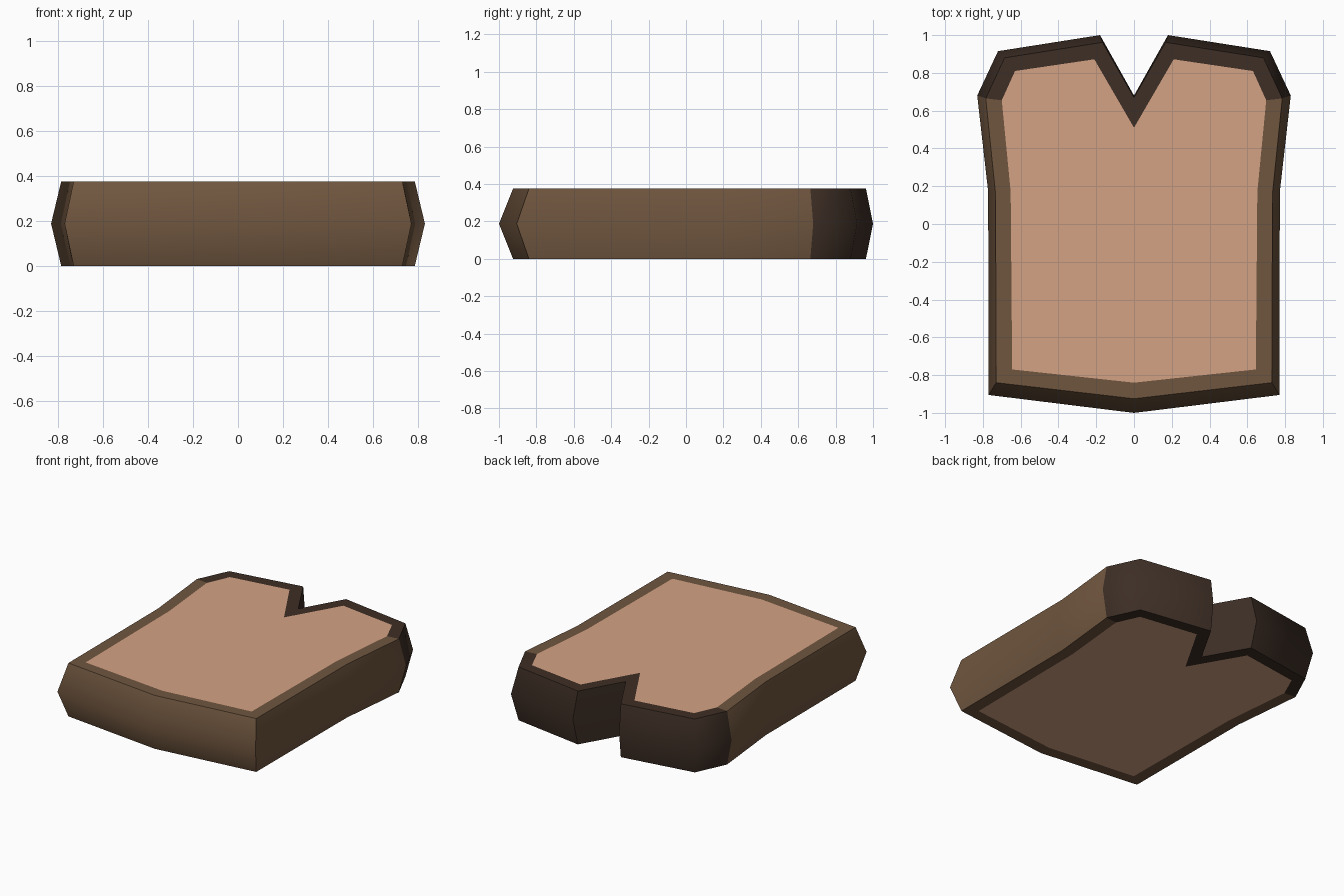
import bpy, bmesh

if "Cube" in bpy.data.objects:
    bpy.data.objects.remove(bpy.data.objects["Cube"])

H = 0.375  # slice thickness


def material(name, hexcode):
    def lin(c):
        return c / 12.92 if c <= 0.04045 else ((c + 0.055) / 1.055) ** 2.4
    m = bpy.data.materials.new(name)
    m.diffuse_color = [lin(int(hexcode[i:i + 2], 16) / 255) for i in (0, 2, 4)] + [1]
    m.use_nodes = True
    m.node_tree.nodes["Principled BSDF"].inputs["Base Color"].default_value = m.diffuse_color
    return m


# Half outlines, front centre round to the back notch
MID = [(0, -1.0), (0.77, -0.905), (0.772, 0.17), (0.83, 0.68), (0.72, 0.915), (0.18, 1.0), (0, 0.68)]
EDGE = [(0, -0.925), (0.73, -0.84), (0.733, 0.16), (0.785, 0.665), (0.685, 0.88), (0.167, 0.962), (0, 0.67)]
CRUMB = [(0, -0.84), (0.645, -0.77), (0.653, 0.17), (0.70, 0.655), (0.63, 0.81), (0.21, 0.872), (0, 0.51)]


def ring(bm, half, z):
    pts = half + [(-x, y) for x, y in half[-2:0:-1]]
    return [bm.verts.new((x, y, z)) for x, y in pts]


# Bread slice: crumb caps, flat crust rims and bulging crust wall
bm = bmesh.new()
rings = [ring(bm, CRUMB, 0), ring(bm, EDGE, 0), ring(bm, MID, H / 2),
         ring(bm, EDGE, H), ring(bm, CRUMB, H)]
for a, b in zip(rings, rings[1:]):
    n = len(a)
    for i in range(n):
        j = (i + 1) % n
        f = bm.faces.new((a[i], a[j], b[j], b[i]))
        # back end of the crust is the darker brown
        f.material_index = 2 if f.calc_center_median().y > 0.5 else 1
bm.faces.new(rings[0][::-1])
bm.faces.new(rings[-1])
bmesh.ops.recalc_face_normals(bm, faces=bm.faces)

# Triangulate the concave crumb caps cleanly
bmesh.ops.triangulate(bm, faces=[f for f in bm.faces if len(f.verts) > 4])

mesh = bpy.data.meshes.new("bread_slice")
bm.to_mesh(mesh)
bm.free()
for name, col in (("crumb", "d4a284"), ("crust brown", "70563f"), ("dark crust", "3d2e25")):
    mesh.materials.append(material(name, col))
bread = bpy.data.objects.new("bread_slice", mesh)
bpy.context.collection.objects.link(bread)

# Smooth crust wall, sharp rims and corners
bpy.context.view_layer.objects.active = bread
bread.select_set(True)
bpy.ops.object.shade_smooth_by_angle(angle=1.06)
